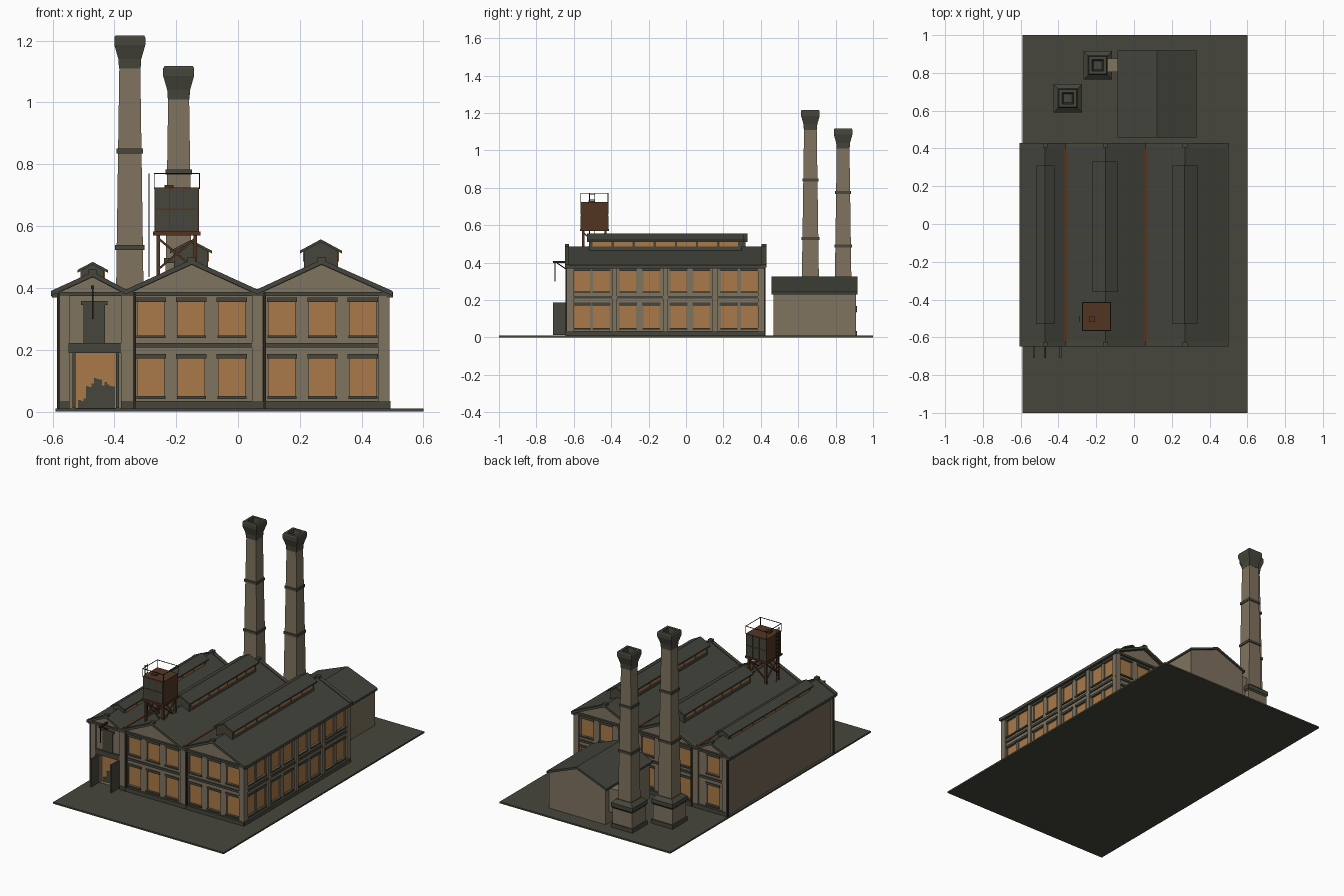
import bpy, bmesh, random
from mathutils import Vector, Matrix

cube = bpy.data.objects.get("Cube")
if cube:
    bpy.data.objects.remove(cube, do_unlink=True)
random.seed(4)


def material(name, rgb):
    m = bpy.data.materials.new(name)
    m.use_nodes = True
    m.diffuse_color = (*rgb, 1)
    m.node_tree.nodes["Principled BSDF"].inputs["Base Color"].default_value = (*rgb, 1)
    return m


STONE = material("tan_stone", (.215, .172, .115))
BROWN = material("brown_brick", (.18, .135, .095))
SLATE = material("dark_slate", (.062, .061, .045))
ROOF = material("roof_slate", (.056, .056, .045))
GLOW = material("amber_glass", (.40, .19, .065))
RUST = material("rust", (.085, .036, .016))
IRON = material("black_iron", (.022, .020, .015))


class Part:
    """Collects simple solids into one named mesh."""

    def __init__(self, name, mat):
        self.name, self.mat, self.bm = name, mat, bmesh.new()

    def box(self, x0, x1, y0, y1, z0, z1):
        m = Matrix.Translation(((x0 + x1) / 2, (y0 + y1) / 2, (z0 + z1) / 2)) \
            @ Matrix.Diagonal((abs(x1 - x0), abs(y1 - y0), z1 - z0, 1))
        bmesh.ops.create_cube(self.bm, size=1, matrix=m)

    def on_wall(self, side, u0, u1, d0, d1, z0, z1):
        # box placed along a wall, d measured outward from its surface
        if side == "front":
            self.box(u0, u1, -.63 - d0, -.63 - d1, z0, z1)
        elif side == "back":
            self.box(u0, u1, .41 + d0, .41 + d1, z0, z1)
        else:
            self.box(.48 + d0, .48 + d1, u0, u1, z0, z1)

    def bar(self, a, b, t=.004):
        a, b = Vector(a), Vector(b)
        m = Matrix.Translation((a + b) / 2) @ (b - a).to_track_quat('Z', 'Y').to_matrix().to_4x4() \
            @ Matrix.Diagonal((t, t, (b - a).length, 1))
        bmesh.ops.create_cube(self.bm, size=1, matrix=m)

    def prism(self, profile, y0, y1):
        ends = [[self.bm.verts.new((x, y, z)) for x, z in profile] for y in (y0, y1)]
        self.loft(ends)

    def stack(self, cx, cy, levels):
        # square rings of (half width, height)
        self.loft([[self.bm.verts.new((cx + sx * r, cy + sy * r, z))
                    for sx, sy in ((-1, -1), (1, -1), (1, 1), (-1, 1))] for r, z in levels])

    def loft(self, rings):
        n = len(rings[0])
        for a, b in zip(rings, rings[1:]):
            for i in range(n):
                self.bm.faces.new((a[i], a[(i + 1) % n], b[(i + 1) % n], b[i]))
        self.bm.faces.new(rings[0][::-1])
        self.bm.faces.new(rings[-1])

    def finish(self):
        bmesh.ops.recalc_face_normals(self.bm, faces=self.bm.faces)
        me = bpy.data.meshes.new(self.name)
        self.bm.to_mesh(me)
        self.bm.free()
        me.materials.append(self.mat)
        ob = bpy.data.objects.new(self.name, me)
        bpy.context.collection.objects.link(ob)
        return ob


def roof_band(line, t):
    return line + [(x, z - t) for x, z in reversed(line)]


ground = Part("ground", SLATE)
ground.box(-.59, .6, -1, 1, 0, .01)
ground.finish()

# Main hall walls and triple gable roof
walls = Part("hall_walls", STONE)
walls.prism([(-.575, .01), (.48, .01), (.48, .382), (.27, .48), (.062, .38), (-.15, .48),
             (-.362, .38), (-.47, .437), (-.575, .385)], -.63, .41)
ridge_line = [(-.605, .385), (-.47, .447), (-.362, .39), (-.15, .487), (.062, .39), (.27, .487), (.5, .385)]
roof = Part("hall_roof", ROOF)
roof.prism(roof_band(ridge_line, .013), -.64, .42)
roof.finish()
verge = Part("roof_verges", SLATE)
raised = [(x, z + .005) for x, z in ridge_line]
for y0, y1 in ((-.648, -.625), (.405, .43)):
    verge.prism(roof_band(raised, .016), y0, y1)
    for x, z in ridge_line[1::2][:3]:
        verge.box(x - .013, x + .013, y0, y1, z - .01, z + .012)
verge.finish()
valleys = Part("valley_gutters", RUST)
for x in (-.362, .062):
    valleys.box(x - .008, x + .008, -.62, .40, .388, .397)
valleys.finish()

# Windows: recesses, panes, sills and lintels
cutter = Part("window_cutter", SLATE)
panes = Part("window_panes", GLOW)
trim = Part("window_trim", SLATE)
triples = [c + k * .131 for c in (-.151, .273) for k in (-1, 0, 1)]
columns = {"front": triples, "back": triples + [-.475],
           "right": [-.555, -.453, -.31, -.185, -.04, .083, .229, .338]}
for side, centres in columns.items():
    for c in centres:
        for z0, z1 in ((.05, .172), (.246, .355)):
            a, b = c - .043, c + .043
            cutter.on_wall(side, a, b, -.012, .03, z0, z1)
            panes.on_wall(side, a, b, -.013, -.008, z0, z1)
            trim.on_wall(side, a - .004, b + .004, -.01, .008, z0 - .009, z0)
            trim.on_wall(side, a - .006, b + .006, -.002, .005, z1, z1 + .014)
cutter.on_wall("front", -.525, -.395, -.03, .03, .012, .19)
panes.on_wall("front", -.525, -.395, -.031, -.026, .012, .19)
panes.finish()
trim.finish()
wall_ob, cut_ob = walls.finish(), cutter.finish()
mod = wall_ob.modifiers.new("recesses", 'BOOLEAN')
mod.object, mod.operation, mod.solver = cut_ob, 'DIFFERENCE', 'EXACT'
bpy.context.view_layer.objects.active = wall_ob
bpy.ops.object.modifier_apply(modifier=mod.name)
bpy.data.objects.remove(cut_ob, do_unlink=True)
wall_ob.data.materials.clear()
for m in (STONE, BROWN):
    wall_ob.data.materials.append(m)
for p in wall_ob.data.polygons:
    p.material_index = int(p.normal.x < -.9 and p.center.x < -.57)

# Pilasters, plinth, string courses, gutters and downpipes
pilasters = Part("pilasters", STONE)
bands = Part("plinth_and_bands", SLATE)
pipes = Part("downpipes", IRON)
spans = {"front": ((-.585, -.545), (-.378, -.34), (.045, .08), (.455, .49)),
         "right": ((-.64, -.602), (-.395, -.37), (-.122, -.097), (.143, .168), (.385, .42))}
spans["back"] = spans["front"]
for side, group in spans.items():
    for a, b in group:
        pilasters.on_wall(side, a, b, -.005, .01, .01, .375)
    lo, hi = group[0][0], group[-1][1]
    start = -.378 if side == "front" else lo
    bands.on_wall(side, start, hi, 0, .013, .01, .034)
    bands.on_wall(side, start, hi, 0, .007, .207, .221)
    bands.on_wall(side, lo, hi, 0, .013, .373, .386)
bands.on_wall("front", -.585, -.545, 0, .013, .01, .034)
for x0, x1 in ((.48, .502), (-.602, -.575)):
    bands.box(x0, x1, -.64, .425, .368, .387)
for side in ("front", "back"):
    for x in (-.581, -.335, .086):
        pipes.on_wall(side, x - .005, x + .005, 0, .014, .01, .385)
pilasters.finish()
bands.finish()
pipes.finish()

# Roof monitors with side glazing
for i, (x, half, y0, y1, low, eave, top) in enumerate((
        (-.47, .036, -.53, .31, .40, .458, .484), (-.152, .055, -.36, .33, .44, .52, .555),
        (.268, .055, -.53, .31, .44, .52, .557))):
    body, cap, glass = (Part(f"monitor_{n}_{i + 1}", m) for n, m in
                        (("walls", SLATE), ("roof", ROOF), ("glass", GLOW)))
    body.prism([(x - half, low), (x + half, low), (x + half, eave), (x, top - .008), (x - half, eave)],
               y0 + .012, y1 - .012)
    edge = half + .013
    cap.prism(roof_band([(x - edge, eave), (x, top), (x + edge, eave)], .009), y0, y1)
    step = (y1 - y0 - .05) / 7
    for k in range(7):
        a = y0 + .025 + k * step
        for s in (-1, 1):
            glass.box(x + s * (half - .002), x + s * (half + .003), a + .006, a + step - .006,
                      eave - .034, eave - .003)
    for part in (body, cap, glass):
        part.finish()

# Loading bay: gateway, open leaves, upper hatch and hoist
gate = Part("gateway_frame", SLATE)
gate.on_wall("front", -.55, -.378, -.01, .012, .19, .222)
gate.on_wall("front", -.5, -.43, -.002, .006, .222, .345)
gate.on_wall("front", -.508, -.422, -.002, .01, .345, .358)
gate.finish()
leaves = Part("gate_leaves", SLATE)
for x, tip in ((-.53, -.54), (-.39, -.383)):
    leaves.prism([(x - .005, .012), (x + .005, .012), (x + .005, .187), (x - .005, .187)], -.71, -.632)
leaves.finish()
clutter = Part("gate_clutter", SLATE)
for k in range(14):
    x = -.517 + k * .0085
    h = random.uniform(.02, .045) if k < 3 else random.uniform(.065, .1)
    clutter.on_wall("front", x, x + .0085, -.027, -.022, .012, .012 + h)
clutter.finish()
hoist = Part("hoist", IRON)
hoist.box(-.475, -.465, -.71, -.62, .397, .408)
hoist.bar((-.47, -.70, .40), (-.47, -.70, .30))
hoist.bar((-.47, -.632, .36), (-.47, -.69, .398), .006)
hoist.finish()

# Water tank on its braced stand
tx, ty = -.198, -.49
tank = Part("tank", RUST)
tank.box(tx - .072, tx + .072, ty - .072, ty + .072, .582, .724)
tank.box(tx - .04, tx - .01, ty - .03, ty, .724, .733)
tank.finish()
plates = Part("tank_plates", SLATE)
frame = Part("tank_stand", RUST)
rails = Part("tank_rails", IRON)
frame.box(tx - .077, tx + .077, ty - .077, ty + .077, .57, .582)
for s in (-1, 1):
    for k in range(3):
        for z in (.586, .656):
            x = tx - .068 + k * .046
            plates.box(x, x + .043, ty + s * .07, ty + s * .075, z, z + .066)
    for t in (-1, 1):
        x, y = tx + s * .06, ty + t * .06
        frame.box(x - .006, x + .006, y - .006, y + .006, .425, .57)
        rails.bar((tx + s * .073, ty + t * .073, .72), (tx + s * .073, ty + t * .073, .77), .003)
        frame.bar((tx - t * .06, ty + s * .06, .46), (tx + t * .06, ty + s * .06, .56), .007)
        frame.bar((tx + s * .06, ty - t * .06, .46), (tx + s * .06, ty + t * .06, .56), .007)
    rails.bar((tx - .073, ty + s * .073, .77), (tx + .073, ty + s * .073, .77), .003)
    rails.bar((tx + s * .073, ty - .073, .77), (tx + s * .073, ty + .073, .77), .003)
    rails.bar((tx - .09, ty - .012 + s * .014, .435), (tx - .09, ty - .012 + s * .014, .77), .003)
for k in range(14):
    z = .45 + k * .024
    rails.bar((tx - .09, ty - .026, z), (tx - .09, ty + .002, z), .003)
for part in (plates, frame, rails):
    part.finish()

# Square tapered chimneys
for i, (x, y, neck, rings) in enumerate(((-.35, .665, 1.11, (.53, .842)), (-.192, .84, 1.01, (.488, .775)))):
    def width(z):
        return .034 + .015 * (neck - z)
    shaft, dark = Part(f"chimney_shaft_{i + 1}", STONE), Part(f"chimney_trim_{i + 1}", SLATE)
    shaft.stack(x, y, [(.068, .01), (.068, .15), (width(.2), .17), (width(neck), neck)])
    dark.stack(x, y, [(.075, .01), (.075, .035)])
    dark.stack(x, y, [(.068, .13), (.075, .14), (.075, .165), (.052, .185)])
    for z in rings:
        dark.stack(x, y, [(width(z) + .005, z - .008), (width(z) + .005, z + .008)])
    dark.stack(x, y, [(.035, neck), (.037, neck + .03), (.047, neck + .065), (.05, neck + .075),
                      (.05, neck + .1), (.046, neck + .107), (.03, neck + .107), (.022, neck + .04)])
    shaft.finish()
    dark.finish()

# Boiler house with flue to the nearer chimney
boiler = Part("boiler_house_walls", STONE)
boiler.prism([(-.075, .01), (.32, .01), (.32, .235), (.122, .312), (-.075, .235)], .468, .908)
boiler.box(-.14, -.07, .805, .875, .08, .23)
boiler.finish()
boiler_roof = Part("boiler_house_roof", ROOF)
boiler_roof.prism(roof_band([(-.088, .243), (.122, .325), (.332, .243)], .013), .457, .918)
boiler_roof.finish()
